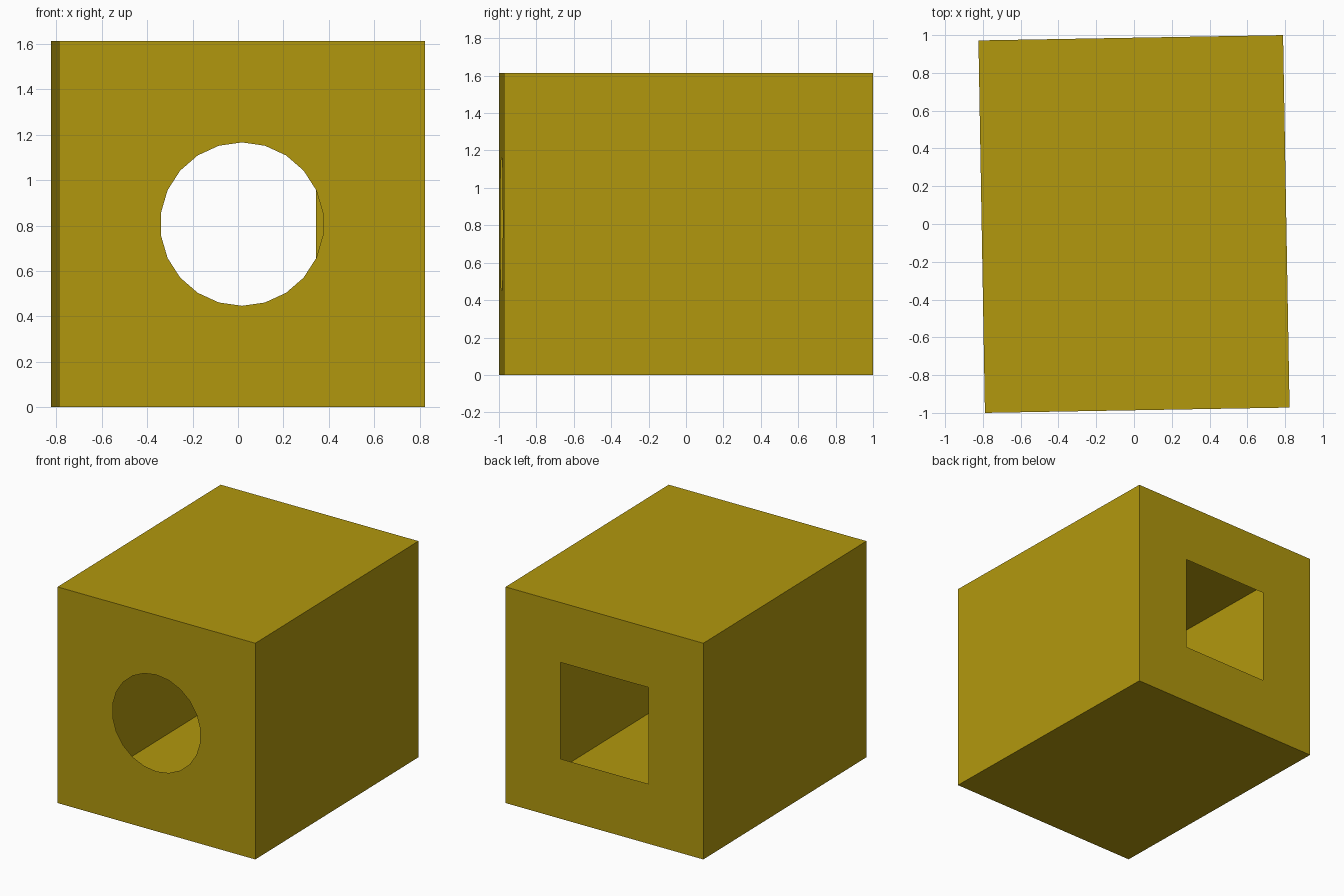
import bpy, bmesh
from math import sin, cos, pi, radians
from mathutils import Matrix

if "Cube" in bpy.data.objects:
    bpy.data.objects.remove(bpy.data.objects["Cube"])

W, D, H = 1.613, 1.972, 1.613      # outer size of the thin-walled box
R = 0.36                           # half size of both openings
mat = bpy.data.materials.new("mustard")
mat.diffuse_color = (0.445, 0.314, 0.004, 1)
mat.use_nodes = True
mat.node_tree.nodes["Principled BSDF"].inputs["Base Color"].default_value = mat.diffuse_color


def rect(hx, hz):
    return [(-hx, -hz), (hx, -hz), (hx, hz), (-hx, hz)]


def add_holed_wall(bm, y, hole):
    """Flat end wall with an opening, drawn as two loops and filled."""
    edges = []
    for loop in (rect(W / 2, H / 2), hole):
        vs = [bm.verts.new((x, y, z + H / 2)) for x, z in loop]
        edges += [bm.edges.new((a, b)) for a, b in zip(vs, vs[1:] + vs[:1])]
    normal = (0, -1 if y < 0 else 1, 0)
    bmesh.ops.triangle_fill(bm, use_beauty=True, edges=edges, normal=normal)
    for f in bm.faces:
        if abs(f.calc_center_median().y - y) < 1e-4 and f.normal.y * y < 0:
            f.normal_flip()


bm = bmesh.new()

# front wall with a 22-sided round opening, back wall with a square one
circle = [(R * sin(2 * pi * i / 22), R * cos(2 * pi * i / 22)) for i in range(22)]
add_holed_wall(bm, -D / 2, circle)
add_holed_wall(bm, D / 2, rect(R, R))

# floor, sides and top
corners = rect(W / 2, H / 2)
for (x0, z0), (x1, z1) in zip(corners, corners[1:] + corners[:1]):
    bm.faces.new([bm.verts.new((x, y, z + H / 2)) for x, y, z in (
        (x0, -D / 2, z0), (x0, D / 2, z0), (x1, D / 2, z1), (x1, -D / 2, z1))])
bmesh.ops.remove_doubles(bm, verts=bm.verts, dist=1e-4)
bmesh.ops.recalc_face_normals(bm, faces=bm.faces)

# the whole box is turned by about one degree
bmesh.ops.transform(bm, matrix=Matrix.Rotation(radians(1), 4, 'Z'), verts=bm.verts)

mesh = bpy.data.meshes.new("hollow_box")
bm.to_mesh(mesh)
bm.free()
mesh.materials.append(mat)
bpy.context.collection.objects.link(bpy.data.objects.new("hollow_box", mesh))
